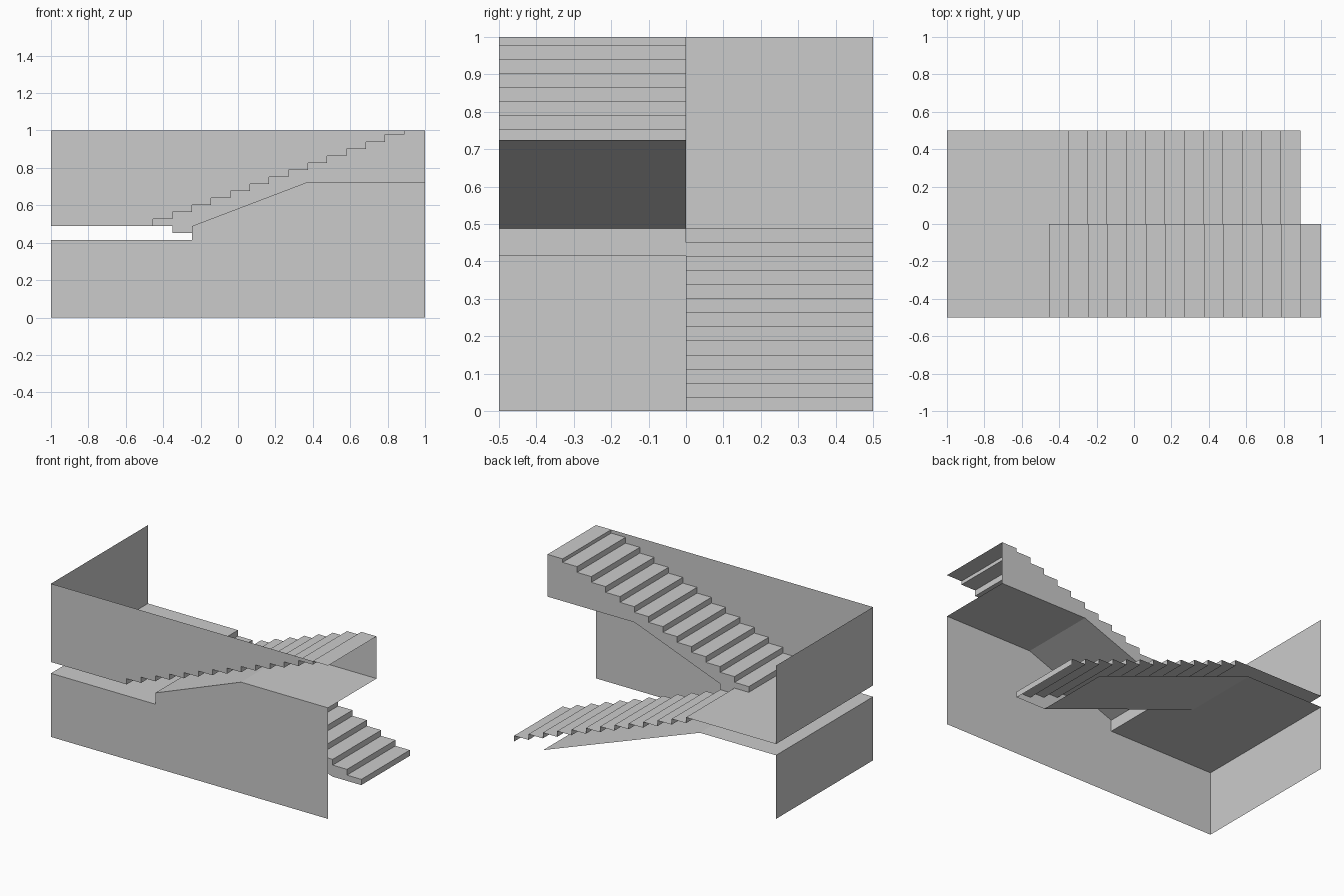
import bpy

if "Cube" in bpy.data.objects:
    bpy.data.objects.remove(bpy.data.objects["Cube"])

RISE, RUN = 0.4886 / 13, 1.24 / 12      # step height and depth
LAND, UNDER = 0.4886, 0.415             # landing top and underside
X_FOOT, X_HEAD = 0.89, 0.89             # first lower riser, last upper riser
X_UP = X_HEAD - 13 * RUN                # first upper riser
X_TOP = X_FOOT - 12 * RUN               # last lower riser
X_BEAM = X_TOP + RUN                    # upright at the start of the upper soffit
SOFFIT = 0.7245                         # flat ceiling under the upper flight


def add_mesh(name, verts, faces):
    mesh = bpy.data.meshes.new(name)
    mesh.from_pydata(verts, [], faces)
    mesh.update()
    obj = bpy.data.objects.new(name, mesh)
    bpy.context.collection.objects.link(obj)
    return obj


def sheet(name, path, y0, y1):
    """Sweep an open x-z path across y."""
    n = len(path)
    verts = [(x, y, z) for y in (y0, y1) for x, z in path]
    faces = [(i, i + 1, n + i + 1, n + i) for i in range(n - 1)]
    return add_mesh(name, verts, faces)


def panel(name, outline, y):
    """Flat x-z panel at a given y."""
    return add_mesh(name, [(x, y, z) for x, z in outline], [range(len(outline))])


def steps(x, z, dx, count):
    """Zigzag of risers and treads starting at the foot of the first riser."""
    pts = [(x, z)]
    for i in range(count):
        top = min(z + (i + 1) * RISE, 1.0)
        pts.append((x + i * dx, top))
        if i < count - 1:
            pts.append((x + (i + 1) * dx, top))
    return pts


lower = steps(X_FOOT, 0, -RUN, 13)
upper = steps(X_UP, LAND, RUN, 14)
upper_soffit = [(1, SOFFIT), (0.372, SOFFIT), (X_BEAM, LAND), (X_BEAM, UNDER), (-1, UNDER)]
lower_soffit = [(0.68, 0), (-0.45, UNDER), (-1, UNDER)]

# Treads, risers and landing
sheet("lower_steps", [(-1, LAND)] + lower[::-1], 0, 0.5)
sheet("upper_steps", [(-1, LAND)] + upper + [(1, 1)], -0.5, 0)

# Undersides of both flights and the landing
sheet("lower_soffit", lower_soffit, 0, 0.5)
sheet("upper_soffit", upper_soffit, -0.5, 0)

# Inner sides of the flights, along the centre line
tread = LAND - RISE
panel("upper_inner_side",
      upper[1:] + [(1, 1)] + upper_soffit[:3]
      + [(X_BEAM, tread), (X_TOP, tread), (X_TOP, LAND), (X_UP, LAND)], 0)
panel("lower_inner_side",
      lower[:-3] + [(X_BEAM, UNDER), (-0.45, UNDER), (0.68, 0)], 0)

# Front wall above and below the upper flight
panel("front_wall_upper", [(-1, LAND)] + upper + [(-1, 1)], -0.5)
panel("front_wall_lower", [(-1, 0), (1, 0)] + upper_soffit, -0.5)

# Left wall above and below the landing
for name, z0, z1 in (("left_wall_lower", 0, UNDER), ("left_wall_upper", LAND, 1)):
    add_mesh(name, [(-1, 0.5, z0), (-1, -0.5, z0), (-1, -0.5, z1), (-1, 0.5, z1)],
             [(0, 1, 2, 3)])
